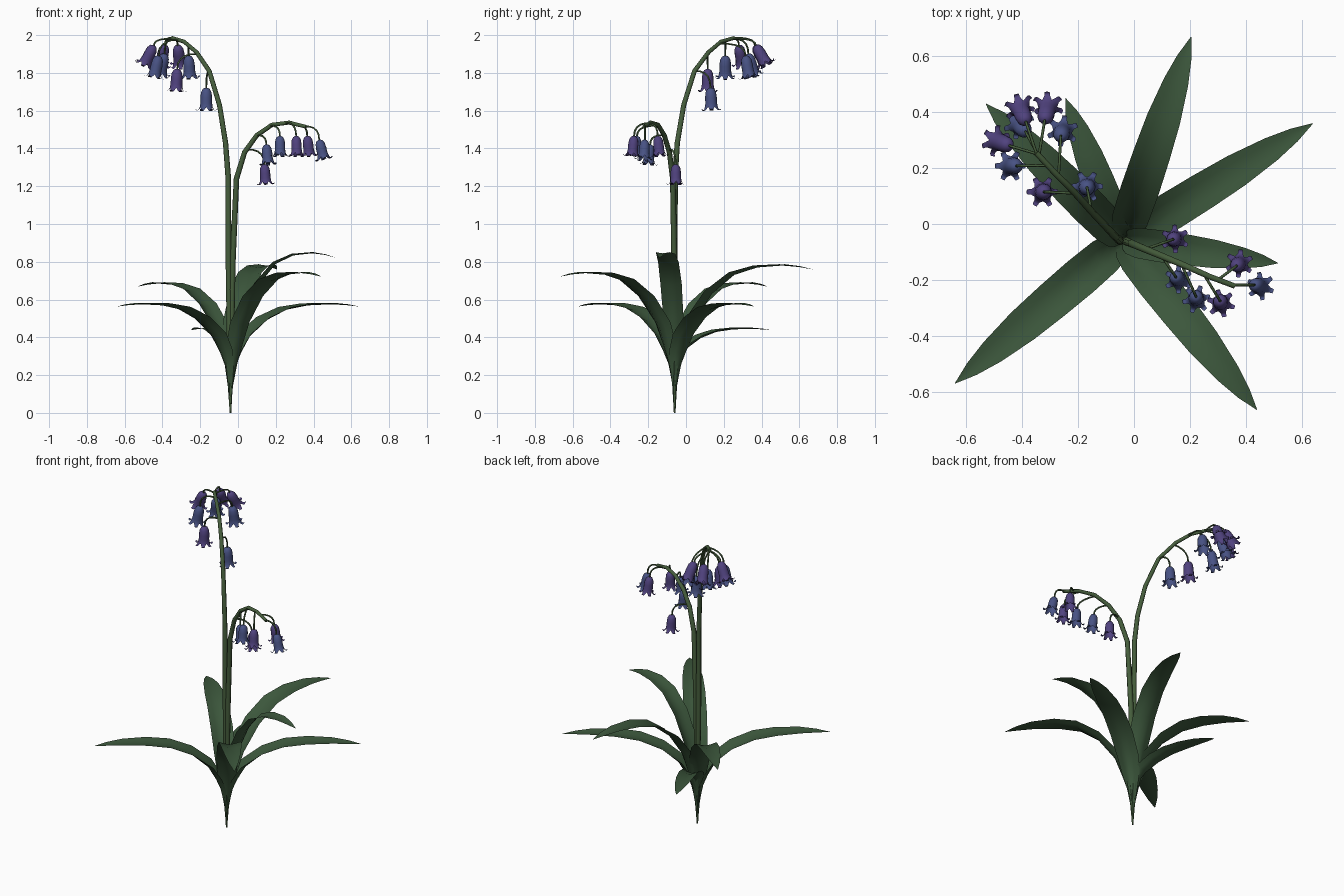
import bpy, bmesh, math
from mathutils import Vector

if "Cube" in bpy.data.objects:
    bpy.data.objects.remove(bpy.data.objects["Cube"])


def material(name, rgb):
    m = bpy.data.materials.new(name)
    m.diffuse_color = (*rgb, 1)
    m.use_nodes = True
    m.node_tree.nodes["Principled BSDF"].inputs["Base Color"].default_value = m.diffuse_color
    return m


LEAF = material("leaf_green", (0.045, 0.095, 0.045))
STEM = material("stem_green", (0.06, 0.11, 0.045))
BLUE = material("blue_petal", (0.065, 0.085, 0.23))
PURPLE = material("purple_petal", (0.08, 0.055, 0.21))
ROOT = Vector((-0.04, -0.06, 0))


def finish(bm, name, mat):
    me = bpy.data.meshes.new(name)
    bm.to_mesh(me)
    bm.free()
    ob = bpy.data.objects.new(name, me)
    bpy.context.collection.objects.link(ob)
    me.materials.append(mat)
    for p in me.polygons:
        p.use_smooth = True
    return ob


def tubes(name, paths, depth, res):
    """Round tubes; each path is a list of (point, radius factor)."""
    cu = bpy.data.curves.new(name, 'CURVE')
    cu.dimensions = '3D'
    cu.bevel_depth = depth
    cu.bevel_resolution = res
    cu.use_fill_caps = True
    for path in paths:
        s = cu.splines.new('POLY')
        s.points.add(len(path) - 1)
        for p, (co, r) in zip(s.points, path):
            p.co = (*co, 1)
            p.radius = r
        s.use_smooth = True
    cu.materials.append(STEM)
    ob = bpy.data.objects.new(name, cu)
    bpy.context.collection.objects.link(ob)
    bpy.ops.object.select_all(action='DESELECT')
    ob.select_set(True)
    bpy.context.view_layer.objects.active = ob
    bpy.ops.object.convert(target='MESH')


# Leaves: sheathed upright base, then arching out to a point
# (reach fraction, sheath height, rise fraction, width fraction, fold)
RIBS = [(0, 0.01, 0, 0.05, 0.9), (0.015, 0.14, 0, 0.2, 0.9), (0.045, 0.25, 0, 0.48, 0.8),
        (0.08, 0.28, 0.12, 0.74, 0.65), (0.14, 0.28, 0.4, 0.9, 0.5), (0.27, 0.28, 0.7, 0.95, 0.35),
        (0.43, 0.28, 0.9, 0.92, 0.24), (0.6, 0.28, 0.98, 0.84, 0.18), (0.78, 0.28, 1, 0.62, 0.16),
        (0.9, 0.28, 0.985, 0.36, 0.16), (1, 0.28, 0.96, 0.015, 0)]


def leaf(name, tip, peak, width):
    d = Vector((*tip, 0)) - ROOT
    reach = d.length
    d.normalize()
    side = Vector((-d.y, d.x, 0))
    mid = [ROOT + d * f * reach + Vector((0, 0, z + (peak - 0.28) * g)) for f, z, g, w, k in RIBS]
    bm = bmesh.new()
    rows = []
    for i, (f, z, g, w, k) in enumerate(RIBS):
        tan = (mid[min(i + 1, len(mid) - 1)] - mid[max(i - 1, 0)]).normalized()
        up = tan.cross(side)
        half = width * w / 2
        rows.append([bm.verts.new(mid[i] + side * half * s + up * half * k * abs(s) ** 1.3)
                     for s in (-1, -0.5, 0, 0.5, 1)])
    for a, b in zip(rows, rows[1:]):
        for j in range(4):
            bm.faces.new((a[j], a[j + 1], b[j + 1], b[j]))
    finish(bm, name, LEAF)


for i, (tip, peak, width) in enumerate([
        ((0.205, 0.67), 0.78, 0.145), ((0.64, 0.36), 0.575, 0.145), ((0.515, -0.14), 0.845, 0.12),
        ((0.44, -0.665), 0.74, 0.145), ((-0.64, -0.57), 0.575, 0.15),
        ((-0.53, 0.43), 0.685, 0.14), ((-0.245, 0.45), 0.445, 0.12)]):
    leaf(f"leaf_{i + 1}", tip, peak, width)

# Flower stems
tall = [(-0.04, -0.06, 0), (-0.043, -0.06, 0.25), (-0.05, -0.06, 0.8), (-0.052, -0.058, 1.25),
        (-0.066, -0.046, 1.43), (-0.098, -0.012, 1.63), (-0.152, 0.045, 1.81), (-0.22, 0.12, 1.91),
        (-0.285, 0.185, 1.965), (-0.35, 0.255, 1.985)]
short = [(-0.04, -0.06, 0), (-0.037, -0.06, 0.25), (-0.028, -0.062, 0.8), (-0.008, -0.07, 1.24),
         (0.035, -0.088, 1.38), (0.1, -0.115, 1.47), (0.18, -0.148, 1.525), (0.27, -0.188, 1.537),
         (0.36, -0.222, 1.515)]
for name, pts in (("tall_stem", tall), ("short_stem", short)):
    r = [0.3, 0.9] + [1 - 0.35 * i / (len(pts) - 3) for i in range(len(pts) - 2)]
    tubes(name, [list(zip(pts, r))], 0.0155, 2)

# Bell flowers: 12-sided cup with six curled lobes
CUP = [(0, 0.008), (0.005, 0.018), (0.022, 0.027), (0.05, 0.030), (0.078, 0.030), (0.097, 0.033)]
LOBE = [(0.112, 0.040, 14), (0.116, 0.048, 11), (0.109, 0.055, 8)]


def bell(name, top, mouth, mat, size):
    top, axis = Vector(top), Vector(mouth) - Vector(top)
    rot = Vector((0, 0, 1)).rotation_difference(axis)
    bm = bmesh.new()

    def vert(h, r, deg):
        a = math.radians(deg)
        return bm.verts.new(top + rot @ (Vector((r * math.cos(a), r * math.sin(a), h)) * size))

    rings = [[vert(h, r, 30 * j) for j in range(12)] for h, r in CUP]
    bm.faces.new(rings[0][::-1])
    for a, b in zip(rings, rings[1:]):
        for j in range(12):
            k = (j + 1) % 12
            bm.faces.new((a[j], a[k], b[k], b[j]))
    for n in range(6):
        prev = [rings[-1][(2 * n + s) % 12] for s in (-1, 0, 1)]
        for h, r, spread in LOBE:
            row = [vert(h, r, 60 * n + s * spread) for s in (-1, 0, 1)]
            for s in (0, 1):
                bm.faces.new((prev[s], prev[s + 1], row[s + 1], row[s]))
            prev = row
    finish(bm, name, mat)


def pedicel(a, b):
    """Thin stalk arching out of the stem and down into the bell."""
    a, b = Vector(a), Vector(b)
    c = Vector((b.x, b.y, max(a.z, b.z) + 0.005))
    return [(a * (1 - t) ** 2 + c * 2 * t * (1 - t) + b * t * t, 1)
            for t in (0, 0.2, 0.4, 0.6, 0.8, 1)]


# (attachment, bell top, bell mouth, colour)
tall_bells = [
    ((-0.152, 0.045, 1.81), (-0.168, 0.13, 1.72), (-0.168, 0.135, 1.6), BLUE),
    ((-0.21, 0.11, 1.9), (-0.322, 0.115, 1.82), (-0.328, 0.115, 1.7), PURPLE),
    ((-0.27, 0.17, 1.955), (-0.262, 0.315, 1.89), (-0.255, 0.335, 1.77), BLUE),
    ((-0.31, 0.21, 1.975), (-0.42, 0.208, 1.89), (-0.445, 0.208, 1.77), BLUE),
    ((-0.345, 0.25, 1.98), (-0.445, 0.28, 1.945), (-0.495, 0.298, 1.845), PURPLE),
    ((-0.345, 0.25, 1.98), (-0.388, 0.33, 1.9), (-0.415, 0.362, 1.78), BLUE),
    ((-0.34, 0.245, 1.98), (-0.32, 0.37, 1.945), (-0.307, 0.425, 1.845), PURPLE),
    ((-0.35, 0.255, 1.985), (-0.387, 0.365, 1.945), (-0.41, 0.42, 1.845), PURPLE)]
short_bells = [
    ((0.04, -0.09, 1.395), (0.14, -0.055, 1.315), (0.147, -0.053, 1.21), PURPLE),
    ((0.1, -0.115, 1.47), (0.15, -0.19, 1.42), (0.16, -0.2, 1.31), BLUE),
    ((0.17, -0.144, 1.52), (0.222, -0.26, 1.465), (0.223, -0.27, 1.355), BLUE),
    ((0.25, -0.18, 1.535), (0.308, -0.275, 1.465), (0.312, -0.285, 1.355), PURPLE),
    ((0.3, -0.2, 1.53), (0.367, -0.15, 1.465), (0.378, -0.14, 1.355), PURPLE),
    ((0.35, -0.218, 1.517), (0.43, -0.218, 1.445), (0.455, -0.223, 1.34), BLUE)]
for label, bells, size in (("tall", tall_bells, 1.03), ("short", short_bells, 0.92)):
    tubes(f"{label}_pedicels", [pedicel(a, b) for a, b, _, _ in bells], 0.005, 1)
    for i, (_, top, mouth, mat) in enumerate(bells):
        bell(f"{label}_bell_{i + 1}", top, mouth, mat, size)
